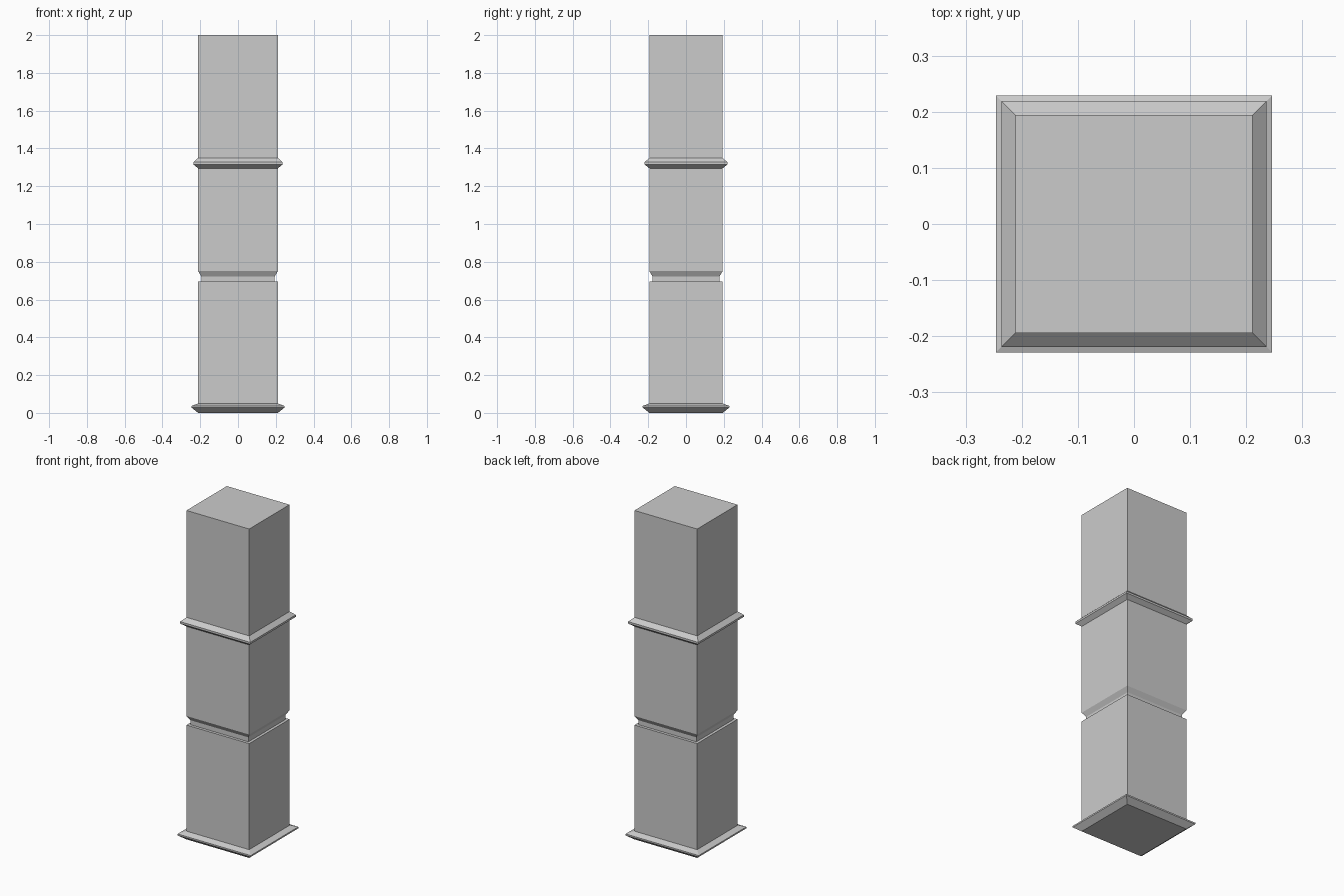
import bpy
import bmesh

if "Cube" in bpy.data.objects:
    bpy.data.objects.remove(bpy.data.objects["Cube"])

HALF_X, HALF_Y = 0.211, 0.194


def loft(name, profile):
    """Stack rectangular rings (outward offset, height) into a closed solid."""
    bm = bmesh.new()
    rings = []
    for off, z in profile:
        x, y = HALF_X + off, HALF_Y + off
        rings.append([bm.verts.new((sx * x, sy * y, z))
                      for sx, sy in ((-1, -1), (1, -1), (1, 1), (-1, 1))])
    for a, b in zip(rings, rings[1:]):
        for i in range(4):
            j = (i + 1) % 4
            bm.faces.new((a[i], a[j], b[j], b[i]))
    bm.faces.new(rings[0][::-1])
    bm.faces.new(rings[-1])
    bmesh.ops.recalc_face_normals(bm, faces=bm.faces)
    mesh = bpy.data.meshes.new(name)
    bm.to_mesh(mesh)
    bm.free()
    obj = bpy.data.objects.new(name, mesh)
    bpy.context.collection.objects.link(obj)
    return obj


# One continuous pillar, bottom to top
base_flange = [(0.0, 0.0), (0.035, 0.028), (0.035, 0.037), (0.0, 0.05)]
groove = [(0.0, 0.695), (-0.017, 0.695), (-0.017, 0.722), (0.0, 0.75)]
upper_flange = [(0.0, 1.295), (0.025, 1.315), (0.025, 1.327), (0.0, 1.35)]
loft("pillar", base_flange + groove + upper_flange + [(0.0, 2.0)])
